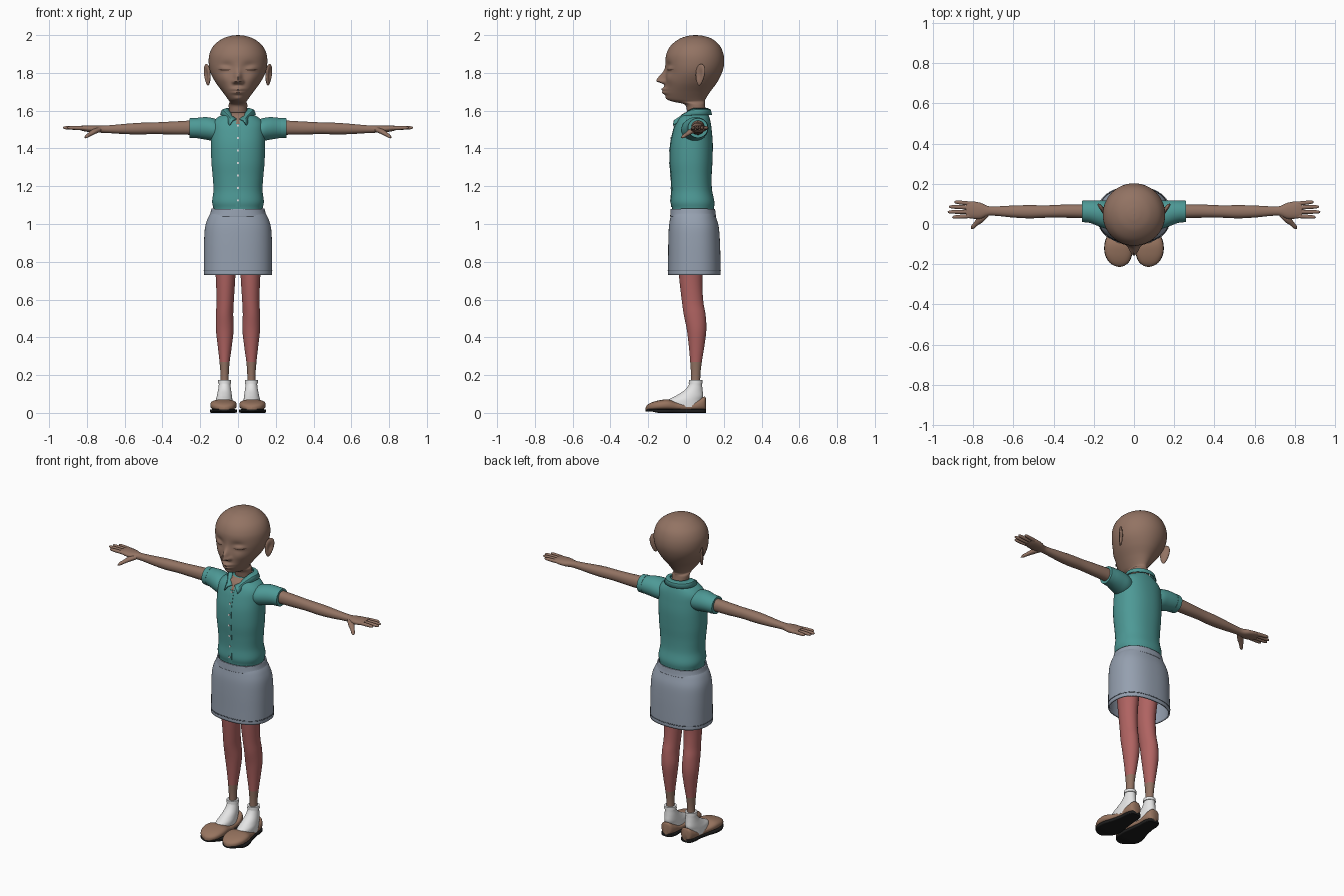
import bpy, bmesh, math
from mathutils import Vector

if "Cube" in bpy.data.objects:
    bpy.data.objects.remove(bpy.data.objects["Cube"])

X, Y, Z = Vector((1, 0, 0)), Vector((0, 1, 0)), Vector((0, 0, 1))


def material(name, rgb):
    m = bpy.data.materials.new(name)
    m.use_nodes = True
    m.diffuse_color = (*rgb, 1)
    m.node_tree.nodes["Principled BSDF"].inputs["Base Color"].default_value = (*rgb, 1)
    return m


SKIN = material("brown skin", (0.29, 0.172, 0.125))
SHIRT = material("teal cotton", (0.075, 0.32, 0.305))
SKIRT = material("grey blue cloth", (0.30, 0.35, 0.43))
TIGHTS = material("dusty red", (0.43, 0.125, 0.12))
WHITE = material("white", (0.78, 0.78, 0.78))
SHOE = material("tan leather", (0.31, 0.175, 0.115))
SOLE = material("black rubber", (0.012, 0.012, 0.012))
LASH = material("dark brown", (0.06, 0.03, 0.02))
STITCH = material("slate thread", (0.13, 0.16, 0.2))


def spline(pts, n):
    """Catmull-Rom interpolation of tuples, n steps per span."""
    out = []
    for i in range(len(pts) - 1):
        p = [pts[max(0, min(len(pts) - 1, i + k))] for k in (-1, 0, 1, 2)]
        for s in range(n):
            t = s / n
            out.append(tuple(0.5 * (2 * b + (c - a) * t + (2 * a - 5 * b + 4 * c - d) * t * t
                                    + (3 * b - a - 3 * c + d) * t ** 3) for a, b, c, d in zip(*p)))
    return out + [tuple(pts[-1])]


def finish(name, bm, mats, mirror=False, thick=0):
    bmesh.ops.remove_doubles(bm, verts=bm.verts, dist=1e-5)
    bmesh.ops.recalc_face_normals(bm, faces=bm.faces)
    me = bpy.data.meshes.new(name)
    bm.to_mesh(me)
    bm.free()
    for m in mats:
        me.materials.append(m)
    ob = bpy.data.objects.new(name, me)
    bpy.context.collection.objects.link(ob)
    if mirror:
        mod = ob.modifiers.new("Mirror", 'MIRROR')
        mod.use_mirror_merge = False
    if thick:
        mod = ob.modifiers.new("Solidify", 'SOLIDIFY')
        mod.thickness, mod.offset = thick, 0
    bpy.ops.object.select_all(action='DESELECT')
    ob.select_set(True)
    bpy.context.view_layer.objects.active = ob
    bpy.ops.object.shade_smooth_by_angle(angle=math.radians(45))
    return ob


def loft(name, rings, mat, u=X, v=Y, n=5, seg=28, e=2.0, caps=True, mirror=False,
         thick=0, sculpt=None, paint=None, extra=()):
    """Skin rings of (x, y, z, half size along u, half size along v)."""
    bm = bmesh.new()
    rows = []
    for x, y, z, ru, rv in spline(rings, n):
        row = []
        for k in range(seg):
            a = 2 * math.pi * (k + 0.5) / seg
            c, s = math.cos(a), math.sin(a)
            c = math.copysign(abs(c) ** (2 / e), c)
            s = math.copysign(abs(s) ** (2 / e), s)
            p = Vector((x, y, z)) + u * (c * max(ru, 0)) + v * (s * max(rv, 0))
            row.append(bm.verts.new(sculpt(p, s) if sculpt else p))
        rows.append(row)
    for a, b in zip(rows, rows[1:]):
        for k in range(seg):
            bm.faces.new((a[k], a[(k + 1) % seg], b[(k + 1) % seg], b[k]))
    if caps:
        bm.faces.new(rows[0])
        bm.faces.new(rows[-1])
    if paint:
        for f in bm.faces:
            f.material_index = paint(f.calc_center_median())
    return finish(name, bm, (mat, *extra), mirror, thick)


def body(sections):
    """(z, half width, front y, back y) to upright rings."""
    return [(0, (f + b) / 2, z, w, (b - f) / 2) for z, w, f, b in sections]


def bump(d, s):
    return math.exp(-(d / s) ** 2)


# Head and neck, with sculpted nose, lips, sockets and closed lids
def face(p, s):
    if s < 0:
        ax, z = abs(p.x), p.z
        nose = 0.047 * bump(z - 1.757, 0.045 if z > 1.757 else 0.012) * bump(ax, 0.017)
        nose += 0.017 * bump(ax - 0.02, 0.011) * bump(z - 1.753, 0.012)
        lips = 0.012 * bump(ax, 0.03) * (bump(z - 1.714, 0.008) + bump(z - 1.695, 0.008))
        lips += 0.008 * bump(ax, 0.035) * bump(z - 1.705, 0.025)
        chin = 0.007 * bump(ax, 0.025) * bump(z - 1.665, 0.012)
        socket = -0.012 * bump(ax - 0.06, 0.035) * bump(z - 1.832, 0.025)
        lid = 0.012 * bump(ax - 0.07, 0.028) * bump(z - 1.824, 0.014)
        cheek = 0.006 * bump(ax - 0.075, 0.03) * bump(z - 1.77, 0.03)
        p.y -= (nose + lips + chin + socket + lid + cheek) * min(1, -s * 2)
    return p


def lash_line(c):
    ax = abs(c.x)
    curve = 1.814 + 6 * (ax - 0.07) ** 2
    return int(c.y < 0 and 0.04 < ax < 0.104 and abs(c.z - curve) < 0.0025)


loft("head", body([
    (1.54, 0.055, 0.012, 0.115), (1.60, 0.049, 0.005, 0.105), (1.633, 0.049, -0.008, 0.10),
    (1.646, 0.044, -0.06, 0.10), (1.66, 0.053, -0.095, 0.103), (1.70, 0.082, -0.110, 0.128),
    (1.75, 0.119, -0.111, 0.165), (1.80, 0.145, -0.108, 0.19), (1.85, 0.155, -0.109, 0.202),
    (1.90, 0.151, -0.104, 0.198), (1.945, 0.128, -0.08, 0.178), (1.98, 0.084, -0.035, 0.138),
    (1.996, 0.037, 0.012, 0.09), (2.0, 0, 0.05, 0.05)]),
    SKIN, n=12, seg=128, sculpt=face, paint=lash_line, extra=(LASH,))

# Ears: flattened balls with a hollow pressed into the outer face
bm = bmesh.new()
bmesh.ops.create_uvsphere(bm, u_segments=32, v_segments=24, radius=1)
for w in bm.verts:
    r = math.hypot(w.co.y, w.co.z)
    out = w.co.x - (0.9 * bump(r, 0.6) if w.co.x > 0 else 0)
    narrow = 0.8 + 0.2 * w.co.z
    x, y, z = out * 0.013, w.co.y * 0.034 * narrow, w.co.z * 0.057
    t = math.radians(-32)
    w.co = (0.163 + x * math.cos(t) - y * math.sin(t) + 0.08 * z,
            0.075 + x * math.sin(t) + y * math.cos(t) + 0.1 * z, 1.79 + z)
finish("ears", bm, (SKIN,), mirror=True)

# Shirt body, with the open neck showing skin
torso = body([
    (1.05, 0.125, -0.07, 0.14), (1.085, 0.131, -0.074, 0.148), (1.12, 0.137, -0.08, 0.15),
    (1.18, 0.130, -0.076, 0.138), (1.25, 0.134, -0.079, 0.136), (1.33, 0.141, -0.085, 0.14),
    (1.42, 0.143, -0.082, 0.142), (1.49, 0.142, -0.068, 0.137), (1.53, 0.138, -0.055, 0.132),
    (1.557, 0.118, -0.042, 0.126), (1.577, 0.086, -0.026, 0.119), (1.59, 0.056, -0.005, 0.11)])
loft("shirt", torso, SHIRT, n=6, seg=64, e=2.25, extra=(SKIN,),
     paint=lambda c: int(c.y < 0.02 and c.z > 1.53 and abs(c.x) < (c.z - 1.53) * 0.8))


def chest_y(z):
    r = min(spline(torso, 10), key=lambda q: abs(q[2] - z))
    return r[1] - r[4]


# Button band and buttons down the front
loft("button_band", [(0, chest_y(z), z, 0.013, 0.003) for z in
                     (1.09, 1.13, 1.18, 1.25, 1.33, 1.42, 1.49, 1.53)], SHIRT, seg=12, e=5)
for i in range(7):
    z = 1.125 + 0.066 * i
    y = chest_y(z)
    loft(f"button_{i + 1}", [(0, y, z, 0.006, 0.006), (0, y - 0.006, z, 0.006, 0.006)],
         WHITE, u=X, v=Z, n=1, seg=12)

# Folded collar with two front points
bm = bmesh.new()
rows = []
for k in range(41):
    th = math.radians(8 + 344 * k / 40)
    s, c = math.sin(th), math.cos(th)
    f = max(0, c) ** 3
    inner = Vector((0.058 * s, 0.055 - (0.056 + 0.046 * f) * c, 1.612 - 0.058 * f))
    outer = Vector((0.093 * s + math.copysign(0.036 * f ** 4, s),
                    0.055 - (0.080 + 0.046 * f) * c, 1.578 - 0.058 * f))
    middle = (inner + outer) / 2 + Vector((0.008 * s, -0.006 * c, 0.008))
    rows.append([bm.verts.new(p) for p in (inner, middle, outer)])
for a, b in zip(rows, rows[1:]):
    for j in (0, 1):
        bm.faces.new((a[j], b[j], b[j + 1], a[j + 1]))
finish("collar", bm, (SHIRT,), thick=0.006)

# Short sleeves with cuffs
loft("sleeves", [(0.09, 0.042, 1.495, 0.06, 0.05), (0.13, 0.045, 1.50, 0.07, 0.06),
                 (0.17, 0.052, 1.506, 0.066, 0.060), (0.21, 0.06, 1.508, 0.058, 0.055),
                 (0.245, 0.063, 1.508, 0.052, 0.051)], SHIRT, u=Y, v=Z, mirror=True)
loft("sleeve_cuffs", [(0.228, 0.062, 1.508, 0.056, 0.054), (0.258, 0.063, 1.508, 0.053, 0.052)],
     SHIRT, u=Y, v=Z, n=1, mirror=True)

# Arms down to the palms
loft("arms", [(0.15, 0.06, 1.51, 0.04, 0.042), (0.25, 0.063, 1.51, 0.035, 0.038),
              (0.34, 0.064, 1.508, 0.033, 0.035), (0.44, 0.062, 1.507, 0.031, 0.031),
              (0.52, 0.061, 1.505, 0.033, 0.031), (0.60, 0.062, 1.503, 0.030, 0.027),
              (0.68, 0.064, 1.502, 0.024, 0.021), (0.725, 0.065, 1.502, 0.024, 0.019),
              (0.765, 0.066, 1.503, 0.040, 0.019), (0.81, 0.070, 1.506, 0.043, 0.016),
              (0.837, 0.071, 1.508, 0.038, 0.011)],
     SKIN, u=Y, v=Z, e=2.2, mirror=True)

# Fingers and thumbs
for name, y0, y1, tip in (("index", 0.040, 0.034, 0.905), ("middle", 0.061, 0.060, 0.928),
                          ("ring", 0.082, 0.086, 0.922), ("little", 0.101, 0.110, 0.895)):
    pts = [(0, 0.0105), (0.4, 0.0105), (0.8, 0.009), (0.95, 0.006), (1, 0)]
    loft(f"{name}_fingers", [(0.81 + (tip - 0.81) * t, y0 + (y1 - y0) * t, 1.507 + 0.003 * t, r, r)
                             for t, r in pts], SKIN, u=Y, v=Z, n=3, seg=12, mirror=True)
loft("thumbs", [(0.735, 0.05, 1.50, 0.016, 0.014), (0.765, 0.022, 1.488, 0.018, 0.014),
                (0.788, 0.0, 1.473, 0.012, 0.011), (0.803, -0.016, 1.463, 0.010, 0.009),
                (0.812, -0.026, 1.456, 0, 0)],
     SKIN, u=Vector((0.7, 0.7, 0)), v=Z, n=4, seg=14, mirror=True)

# Skirt, open underneath, with waistband and hem stitching
loft("skirt", body([(0.73, 0.177, -0.092, 0.180), (0.80, 0.177, -0.091, 0.179),
                    (0.90, 0.176, -0.090, 0.176), (0.98, 0.171, -0.087, 0.170),
                    (1.03, 0.156, -0.080, 0.157), (1.06, 0.138, -0.074, 0.148)]),
     SKIRT, seg=56, e=2.4, caps=False, thick=0.008)
loft("waistband", body([(1.04, 0.150, -0.080, 0.156), (1.055, 0.143, -0.079, 0.153),
                        (1.08, 0.137, -0.077, 0.150)]), SKIRT, seg=56, e=2.3, caps=False, thick=0.008)
loft("hem_stitching", body([(0.751, 0.182, -0.097, 0.185), (0.755, 0.182, -0.097, 0.185)]),
     STITCH, n=1, seg=56, e=2.4, caps=False, thick=0.002)

# Legs: red tights that end in bare ankles
loft("legs", [(0.071, 0.05, 0.10, 0.024, 0.026), (0.071, 0.051, 0.20, 0.022, 0.025),
              (0.071, 0.053, 0.27, 0.027, 0.031), (0.070, 0.056, 0.35, 0.037, 0.041),
              (0.070, 0.056, 0.44, 0.047, 0.052), (0.071, 0.046, 0.52, 0.046, 0.058),
              (0.068, 0.035, 0.59, 0.046, 0.057), (0.066, 0.026, 0.70, 0.051, 0.061),
              (0.067, 0.028, 0.82, 0.058, 0.072), (0.067, 0.035, 1.0, 0.06, 0.085)],
     TIGHTS, extra=(SKIN,), paint=lambda c: int(c.z < 0.27), mirror=True)

# Socks
loft("socks", [(0.073, -0.01, 0.03, 0.045, 0.09), (0.073, -0.008, 0.065, 0.044, 0.092),
               (0.072, 0.018, 0.09, 0.040, 0.073), (0.071, 0.040, 0.12, 0.035, 0.048),
               (0.071, 0.050, 0.15, 0.031, 0.035), (0.071, 0.051, 0.168, 0.032, 0.034)],
     WHITE, mirror=True)
loft("sock_cuffs", [(0.071, 0.051, 0.156, 0.035, 0.037), (0.071, 0.051, 0.174, 0.034, 0.036)],
     WHITE, n=1, mirror=True)

# Shoes: (centre x, y, half width, top height) swept from heel to toe
last = [(0.067, 0.105, 0.018, 0.078), (0.067, 0.096, 0.034, 0.086), (0.067, 0.065, 0.044, 0.070),
        (0.068, 0.02, 0.046, 0.052), (0.071, -0.04, 0.056, 0.055), (0.076, -0.095, 0.069, 0.071),
        (0.077, -0.145, 0.068, 0.066), (0.075, -0.185, 0.052, 0.054), (0.073, -0.207, 0.026, 0.040),
        (0.072, -0.214, 0.0, 0.026)]
loft("shoes", [(x, y, (h + 0.012) / 2, w, (h - 0.012) / 2) for x, y, w, h in last],
     SHOE, u=X, v=Z, e=2.6, mirror=True)
loft("shoe_soles", [(x, y, 0.010 + 0.004 * (y < -0.16), w * 1.02,
                     0.010 if y > -0.16 else 0.006) for x, y, w, h in last],
     SOLE, u=X, v=Z, e=6, mirror=True)
